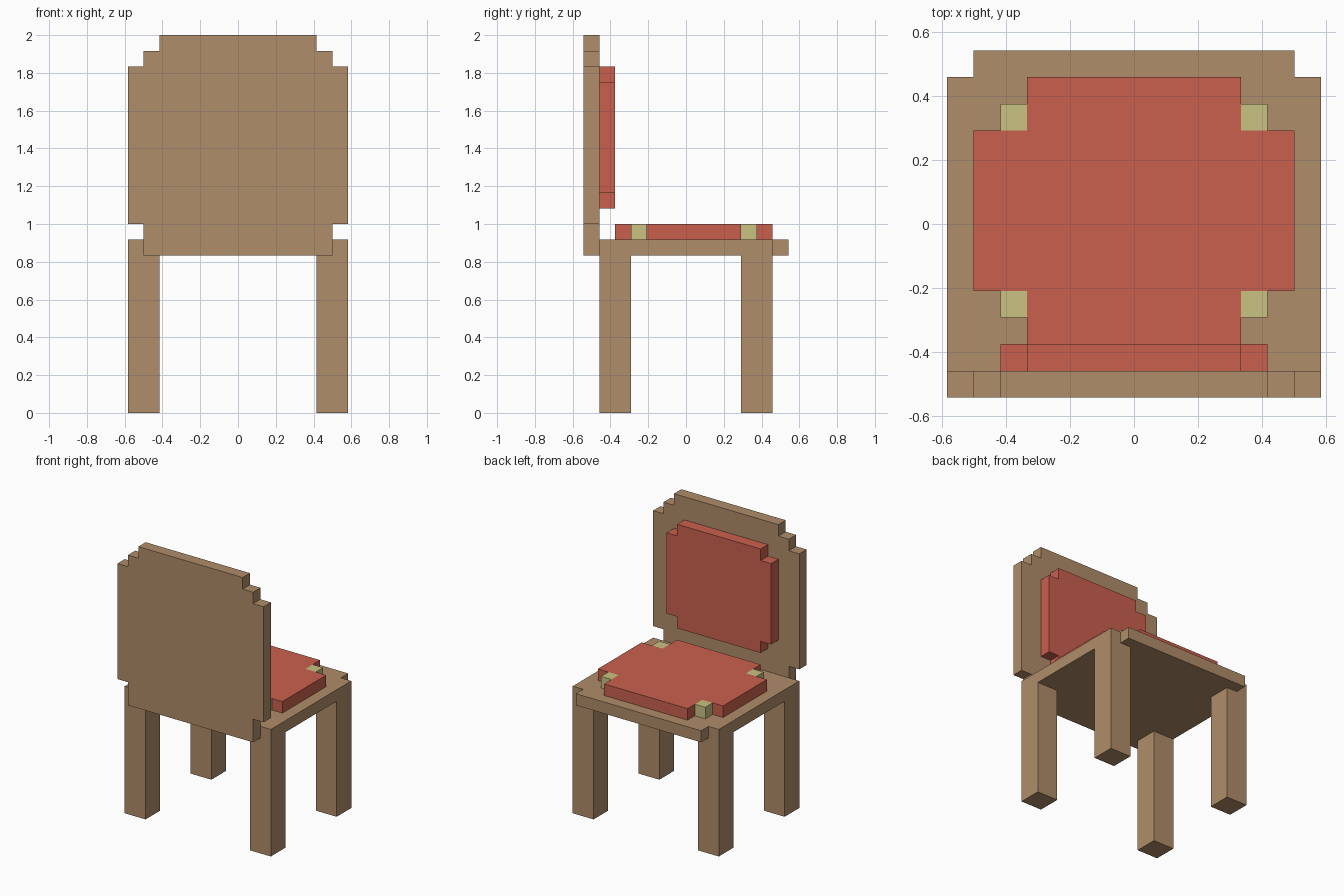
import bpy
import bmesh
from mathutils import Vector

if "Cube" in bpy.data.objects:
    bpy.data.objects.remove(bpy.data.objects["Cube"])

U = 1 / 12  # one block of the grid the chair is built on


def material(name, color):
    m = bpy.data.materials.new(name)
    m.diffuse_color = (*color, 1)
    m.use_nodes = True
    m.node_tree.nodes["Principled BSDF"].inputs["Base Color"].default_value = m.diffuse_color
    return m


WOOD = material("light wood", (0.434, 0.266, 0.144))
RED = material("red fabric", (0.584, 0.117, 0.076))
STRAW = material("pale yellow", (0.584, 0.539, 0.223))


def slab(name, half, start, depth, mat, upright=False, cx=0):
    """Extrude an outline mirrored in x. half = right side points (x, v) from low to high v.
    Flat slabs rise along z from start; upright slabs run along y from start."""
    outline = half + [(-x, v) for x, v in reversed(half)]
    bm = bmesh.new()
    if upright:
        pts = [Vector((x + cx, start, v)) * U for x, v in outline]
        move = Vector((0, depth, 0)) * U
    else:
        pts = [Vector((x + cx, v, start)) * U for x, v in outline]
        move = Vector((0, 0, depth)) * U
    face = bm.faces.new([bm.verts.new(p) for p in pts])
    ext = bmesh.ops.extrude_face_region(bm, geom=[face], use_keep_orig=True)
    bmesh.ops.translate(bm, vec=move,
                        verts=[g for g in ext["geom"] if isinstance(g, bmesh.types.BMVert)])
    bmesh.ops.recalc_face_normals(bm, faces=bm.faces)
    mesh = bpy.data.meshes.new(name)
    bm.to_mesh(mesh)
    bm.free()
    mesh.materials.append(mat)
    ob = bpy.data.objects.new(name, mesh)
    bpy.context.collection.objects.link(ob)
    return ob


# Seat board with a narrower lip at +y
slab("seat", [(7, -5.5), (7, 5.5), (6, 5.5), (6, 6.5)], 10, 1, WOOD)

# Backrest panel with stepped corners
slab("backrest", [(6, 10), (6, 12), (7, 12), (7, 22), (6, 22), (6, 23), (5, 23), (5, 24)],
     -6.5, 1, WOOD, upright=True)

# Cushions with notched corners
slab("seat_cushion", [(4, -4.5), (4, -2.5), (6, -2.5), (6, 3.5), (4, 3.5), (4, 5.5)],
     11, 1, RED)
slab("back_cushion", [(4, 13), (4, 14), (5, 14), (5, 21), (4, 21), (4, 22)],
     -5.5, 1, RED, upright=True)

# Legs and cushion ties, one per corner
for side, sx in (("left", -1), ("right", 1)):
    for end, leg_y, tie_y in (("back", -5.5, -3.5), ("front", 3.5, 3.5)):
        slab(f"{end}_{side}_leg", [(1, leg_y), (1, leg_y + 2)], 0, 10, WOOD, cx=6 * sx)
        slab(f"{end}_{side}_cushion_tie", [(0.5, tie_y), (0.5, tie_y + 1)], 11, 1,
             STRAW, cx=4.5 * sx)
